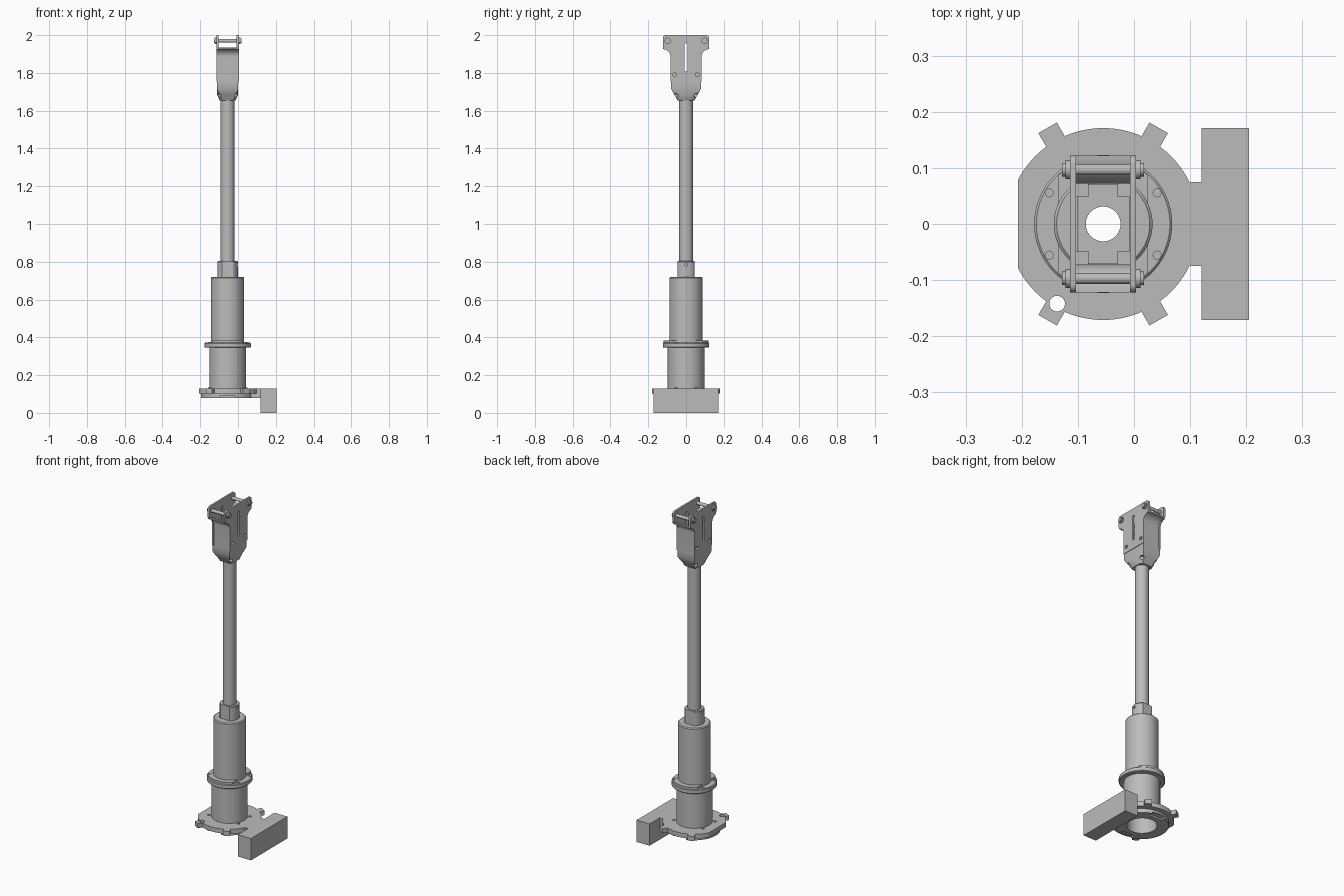
import bpy
import bmesh
from math import sin, cos, pi, radians
from mathutils import Vector

if "Cube" in bpy.data.objects:
    bpy.data.objects.remove(bpy.data.objects["Cube"])

AX = -0.055  # x of the column's axis
grey = bpy.data.materials.new("plain grey")
grey.use_nodes = True
grey.diffuse_color = (0.5, 0.5, 0.5, 1)
grey.node_tree.nodes["Principled BSDF"].inputs["Base Color"].default_value = (0.5, 0.5, 0.5, 1)


def finish(name, bm):
    bmesh.ops.recalc_face_normals(bm, faces=bm.faces)
    mesh = bpy.data.meshes.new(name)
    bm.to_mesh(mesh)
    bm.free()
    mesh.materials.append(grey)
    obj = bpy.data.objects.new(name, mesh)
    bpy.context.scene.collection.objects.link(obj)
    return obj


def prism(name, pts, axis, a, b):
    """Extrude an outline along x (outline in y, z) or z (outline in x, y)."""
    bm = bmesh.new()
    place = (lambda p: (a, *p)) if axis == "x" else (lambda p: (*p, a))
    face = bm.faces.new([bm.verts.new(place(p)) for p in pts])
    top = bmesh.ops.extrude_face_region(bm, geom=[face])["geom"]
    step = Vector((b - a, 0, 0)) if axis == "x" else Vector((0, 0, b - a))
    bmesh.ops.translate(bm, vec=step, verts=[v for v in top if isinstance(v, bmesh.types.BMVert)])
    return finish(name, bm)


def box(name, x0, x1, y0, y1, z0, z1):
    return prism(name, [(x0, y0), (x1, y0), (x1, y1), (x0, y1)], "z", z0, z1)


def lathe(name, profile, steps=64):
    """Spin a closed (radius, z) profile round the column axis."""
    bm = bmesh.new()
    vs = [bm.verts.new((AX + r, 0, z)) for r, z in profile]
    es = [bm.edges.new((vs[i - 1], vs[i])) for i in range(len(vs))]
    bmesh.ops.spin(bm, geom=vs + es, cent=(AX, 0, 0), axis=(0, 0, 1), angle=2 * pi, steps=steps)
    bmesh.ops.remove_doubles(bm, verts=bm.verts, dist=1e-5)
    return finish(name, bm)


def rod(name, start, end, r, sides=24):
    bm = bmesh.new()
    start, end = Vector(start), Vector(end)
    d = end - start
    bmesh.ops.create_cone(bm, cap_ends=True, segments=sides, radius1=r, radius2=r, depth=d.length)
    bm.transform(d.to_track_quat("Z", "Y").to_matrix().to_4x4())
    bmesh.ops.translate(bm, vec=(start + end) / 2, verts=bm.verts)
    return finish(name, bm)


def combine(obj, tools, operation="DIFFERENCE"):
    """Apply booleans and delete the tool objects."""
    for t in tools:
        t.hide_render = True
        m = obj.modifiers.new("combine", "BOOLEAN")
        m.operation, m.object, m.solver = operation, t, "EXACT"
    bpy.context.view_layer.update()
    mesh = bpy.data.meshes.new_from_object(obj.evaluated_get(bpy.context.evaluated_depsgraph_get()))
    obj.modifiers.clear()
    obj.data = mesh
    for t in tools:
        bpy.data.objects.remove(t)
    return obj


def polar(deg, r):
    return AX + r * cos(radians(deg)), r * sin(radians(deg))


# Base plate with four ears, a flat on the right and a bored centre
plate = lathe("base_plate", [(0.08, 0.103), (0.171, 0.103), (0.171, 0.13), (0.08, 0.13)], 96)
ears = []
for deg in (60, 120, 240, 300):
    u = Vector((cos(radians(deg)), sin(radians(deg))))
    n = Vector((-u.y, u.x)) * 0.019
    c = Vector((AX, 0))
    ears.append(prism("ear", [c + u * 0.15 - n, c + u * 0.198 - n, c + u * 0.198 + n, c + u * 0.15 + n],
                      "z", 0.103, 0.13))
combine(plate, ears, "UNION")
combine(plate, [box("flat", -0.4, -0.207, -0.3, 0.3, 0, 0.3),
                rod("ear_hole", (*polar(240, 0.164), 0), (*polar(240, 0.164), 0.3), 0.014)])

# Ring under the plate, relieved at front and back
ring = lathe("lower_ring", [(0.08, 0.08), (0.142, 0.08), (0.142, 0.104), (0.08, 0.104)], 96)
combine(ring, [box("relief", AX - 0.04, AX + 0.04, s * 0.16 - 0.05, s * 0.16 + 0.05, 0.07, 0.09)
               for s in (-1, 1)])

# Side block and its bridge
box("side_block", 0.12, 0.205, -0.171, 0.171, 0, 0.13)
box("bridge", 0.07, 0.121, -0.075, 0.075, 0.08, 0.13)

# Hollow stepped column
lathe("lower_housing", [(0.08, 0.1), (0.097, 0.1), (0.097, 0.346), (0.08, 0.346)])
lathe("flange", [(0.031, 0.345), (0.119, 0.345), (0.123, 0.349), (0.123, 0.368),
                 (0.119, 0.372), (0.031, 0.372)], 96)
lathe("upper_housing", [(0.031, 0.371), (0.088, 0.371), (0.088, 0.715),
                        (0.083, 0.72), (0.031, 0.72)])
lathe("tube", [(0.031, 0.72), (0.037, 0.72), (0.037, 1.67), (0.031, 1.67)], 48)

# Raised flange segments front and back
segments = lathe("flange_segments", [(0.086, 0.37), (0.118, 0.37), (0.118, 0.384), (0.086, 0.384)], 96)
combine(segments, [box("trim", AX + s * 0.18 - 0.1, AX + s * 0.18 + 0.1, -0.2, 0.2, 0.3, 0.5)
                   for s in (-1, 1)])

# Bolts on flange and base plate
for deg in (30, 150, 210, 330):
    for label, z in (("flange_bolt", 0.372), ("base_bolt", 0.13)):
        p = polar(deg, 0.111)
        rod(label, (*p, z - 0.005), (*p, z + 0.004), 0.008, 16)

# Neck with two flats and set screw holes
neck = lathe("neck", [(0.036, 0.719), (0.054, 0.719), (0.054, 0.8), (0.051, 0.804), (0.036, 0.804)], 48)
combine(neck, [box("trim", -0.3, 0.3, s * 0.095 - 0.05, s * 0.095 + 0.05, 0.6, 0.9) for s in (-1, 1)]
        + [rod("screw_hole", (AX + s * 0.045, 0, 0.785), (AX + s * 0.08, 0, 0.785), 0.008)
           for s in (-1, 1)])

# Tapered head base: hull with bevelled corners, hollowed, with diagonal screw holes
bm = bmesh.new()
for x, y, z in ((0.056, 0.08, 1.757), (0.056, 0.08, 1.717), (0.056, 0.022, 1.685),
                (0.03, 0.045, 1.655), (0.042, 0.03, 1.655)):
    for sx in (-1, 1):
        for sy in (-1, 1):
            bm.verts.new((AX + sx * x, sy * y, z))
bmesh.ops.convex_hull(bm, input=bm.verts)
bmesh.ops.dissolve_limit(bm, angle_limit=0.01, verts=bm.verts, edges=bm.edges)
head = finish("head_base", bm)
combine(head, [box("pocket", AX - 0.046, AX + 0.046, -0.07, 0.07, 1.725, 1.9),
               rod("bore", (AX, 0, 1.6), (AX, 0, 1.8), 0.031, 48)]
        + [rod("screw_hole", (*polar(d, 0.044), 1.69), (*polar(d, 0.12), 1.665), 0.011)
           for d in (50, 130, 230, 310)])


def arc(cy, cz, r, a0, a1, n=10):
    return [(cy + r * cos(radians(a0 + (a1 - a0) * i / n)),
             cz + r * sin(radians(a0 + (a1 - a0) * i / n))) for i in range(n + 1)]


# Head side plates: flared outline, slot and holes
flare = arc(0.122, 1.885, 0.04, 180, 97)
half = [(0.082, 1.755)] + flare + arc(0.107, 1.94, 0.015, -30, 0, 3) + arc(0.107, 1.985, 0.015, 0, 90, 6)
outline = half + [(-y, z) for y, z in reversed(half)]
slot = arc(0, 1.815, 0.008, 180, 360) + arc(0, 1.95, 0.008, 0, 180)
for side, s in (("right", -1), ("left", 1)):
    p = prism(side + "_head_plate", outline, "x", AX + s * 0.048, AX + s * 0.059)
    tools = [prism("slot", slot, "x", AX + s * 0.03, AX + s * 0.08)]
    for t in (-1, 1):
        tools.append(rod("hole", (AX + s * 0.03, t * 0.06, 1.79), (AX + s * 0.08, t * 0.06, 1.79), 0.01))
        # Inner bosses behind the holes
        x0, x1 = sorted((AX + s * 0.026, AX + s * 0.0485))
        b0, b1 = sorted((t * 0.048, t * 0.075))
        box("inner_boss", x0, x1, b0, b1, 1.775, 1.806)
    combine(p, tools)

# Curved head walls and cross bolts, front and back
wall = [(0.08, 1.75)] + arc(0.122, 1.885, 0.042, 180, 90)
wall += arc(0.122, 1.885, 0.05, 90, 180) + [(0.072, 1.75)]
for side, s in (("front", -1), ("back", 1)):
    prism(side + "_head_wall", [(s * y, z) for y, z in wall], "x", AX - 0.049, AX + 0.049)
    rod(side + "_cross_bolt", (AX - 0.06, s * 0.097, 1.97), (AX + 0.06, s * 0.097, 1.97), 0.01)
    for t in (-1, 1):
        for r, e in ((0.017, 0.067), (0.012, 0.073)):
            rod(side + "_bolt_head", (AX + t * 0.058, s * 0.097, 1.97), (AX + t * e, s * 0.097, 1.97), r)

# Smooth the round parts, keep hard edges
bpy.ops.object.select_all(action="DESELECT")
for o in bpy.context.scene.objects:
    if o.type == "MESH":
        o.select_set(True)
        bpy.context.view_layer.objects.active = o
bpy.ops.object.shade_smooth_by_angle(angle=radians(30))
